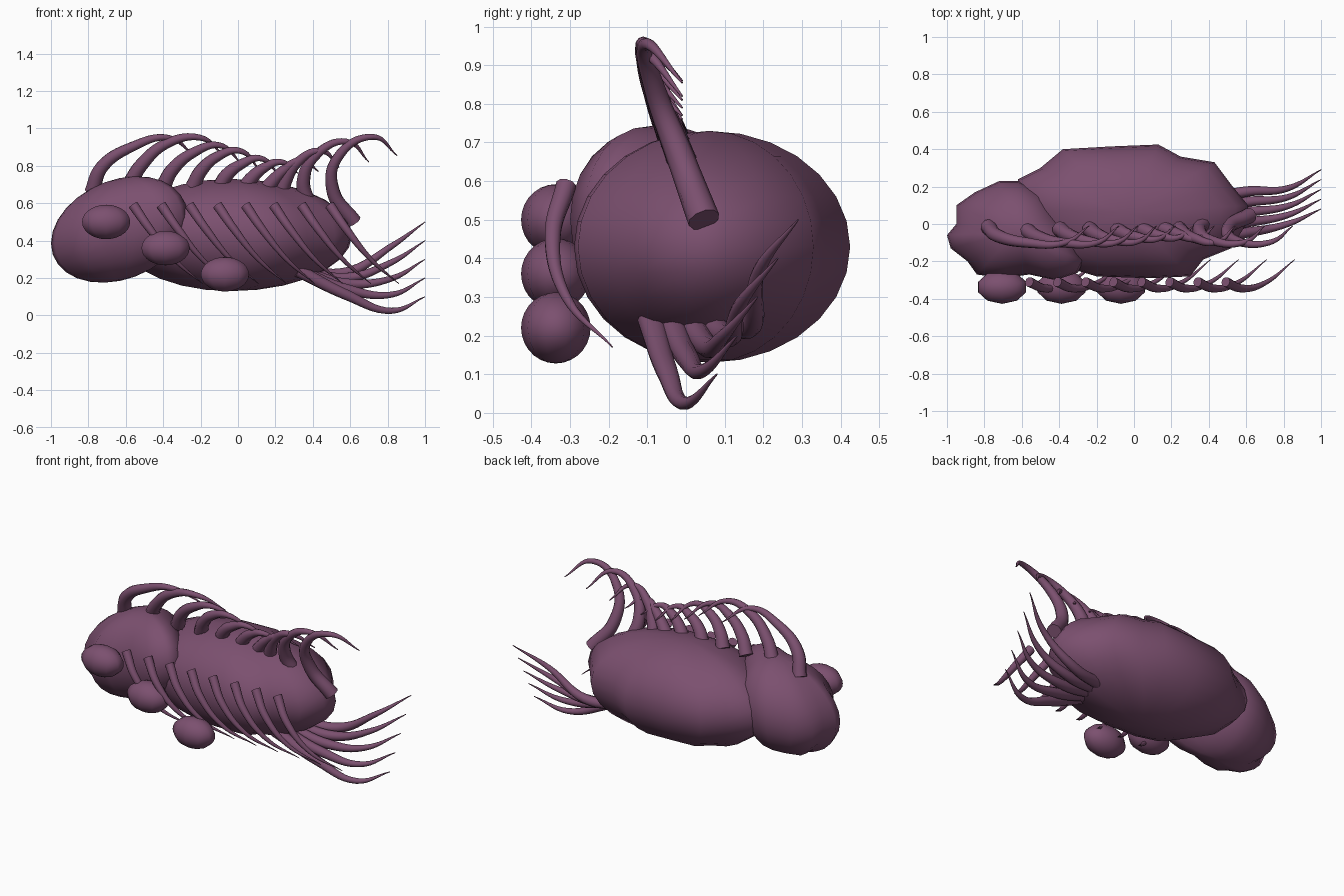
import bpy, bmesh, math
from mathutils import Vector

cube = bpy.data.objects.get("Cube")
if cube:
    bpy.data.objects.remove(cube)

skin = bpy.data.materials.new("dusky purple")
skin.use_nodes = True
colour = (0.2, 0.08, 0.16, 1)
skin.diffuse_color = colour
skin.node_tree.nodes["Principled BSDF"].inputs["Base Color"].default_value = colour


def lerp(a, b, t):
    return a + (b - a) * t


def blob(name, outline, centre, height, slope=0, rings=14):
    """Rounded lump: a plan outline shrunk towards a pole above and below."""
    c = Vector(centre)
    bm = bmesh.new()
    loops = []
    for k in range(1, rings):
        a = math.pi * (k / rings - 0.5)
        loop = []
        for x, y in outline:
            dx, dy = (x - c.x) * math.cos(a), (y - c.y) * math.cos(a)
            loop.append(bm.verts.new(c + Vector((dx, dy, height * math.sin(a) + slope * dx))))
        loops.append(loop)
    n = len(outline)
    for low, high in zip(loops, loops[1:]):
        for i in range(n):
            j = (i + 1) % n
            bm.faces.new((low[i], low[j], high[j], high[i]))
    for loop, s in ((loops[0], -1), (loops[-1], 1)):
        pole = bm.verts.new(c + Vector((0, 0, s * height)))
        for i in range(n):
            bm.faces.new((loop[i], loop[(i + 1) % n], pole))
    bmesh.ops.recalc_face_normals(bm, faces=bm.faces)
    for f in bm.faces:
        f.smooth = True
    me = bpy.data.meshes.new(name)
    bm.to_mesh(me)
    bm.free()
    me.materials.append(skin)
    ob = bpy.data.objects.new(name, me)
    bpy.context.collection.objects.link(ob)
    return ob


def horn(name, points, radius, tip=0.06):
    """Tapered tube through the points, thick at the base."""
    cu = bpy.data.curves.new(name, "CURVE")
    cu.dimensions = "3D"
    cu.bevel_depth = radius
    cu.bevel_resolution = 3
    cu.resolution_u = 8
    cu.use_fill_caps = True
    sp = cu.splines.new("BEZIER")
    sp.bezier_points.add(len(points) - 1)
    for i, (bp, p) in enumerate(zip(sp.bezier_points, points)):
        bp.co = p
        bp.handle_left_type = bp.handle_right_type = "AUTO"
        bp.radius = lerp(1, tip, (i / (len(points) - 1)) ** 1.4)
    cu.materials.append(skin)
    ob = bpy.data.objects.new(name, cu)
    bpy.context.collection.objects.link(ob)
    bpy.ops.object.select_all(action="DESELECT")
    ob.select_set(True)
    bpy.context.view_layer.objects.active = ob
    bpy.ops.object.convert(target="MESH")
    bpy.ops.object.shade_smooth_by_angle(angle=math.radians(50))


# Body and head
blob("body", [(0.61, 0.1), (0.52, 0.21), (0.43, 0.33), (0.25, 0.36), (0.13, 0.425),
              (-0.12, 0.415), (-0.38, 0.4), (-0.5, 0.3), (-0.62, 0.24), (-0.64, 0.08),
              (-0.5, -0.12), (-0.4, -0.22), (-0.2, -0.28), (0.08, -0.29), (0.3, -0.28),
              (0.37, -0.19), (0.52, -0.13), (0.6, 0)], (-0.04, 0.06, 0.43), 0.3)
blob("head", [(-0.27, -0.2), (-0.34, -0.05), (-0.42, 0.06), (-0.5, 0.17), (-0.62, 0.23),
              (-0.72, 0.23), (-0.85, 0.17), (-0.95, 0.1), (-0.95, 0), (-1, -0.06),
              (-0.98, -0.13), (-0.89, -0.2), (-0.84, -0.27), (-0.7, -0.29), (-0.56, -0.27),
              (-0.42, -0.3), (-0.3, -0.26)], (-0.63, -0.04, 0.46), 0.275, 0.2)

# Row of three eyes along the front
ring = [(0.135 * math.cos(a), 0.09 * math.sin(a))
        for a in (math.tau * (i + 0.5) / 10 for i in range(10))]
for i in range(3):
    x, z = lerp(-0.705, -0.07, i / 2), lerp(0.5, 0.22, i / 2)
    blob("eye_%d" % (i + 1), [(x + u, y - 0.337) for u, y in ring], (x, -0.337, z), 0.092)

# Hooked spines along the back: base, lower bend, upper bend, peak and tip in x, z
spines = [
    [(-0.78, 0.66), (-0.73, 0.79), (-0.57, 0.9), (-0.37, 0.95), (-0.24, 0.86)],
    [(-0.58, 0.7), (-0.52, 0.8), (-0.38, 0.92), (-0.2, 0.95), (-0.08, 0.86)],
    [(-0.4, 0.69), (-0.35, 0.78), (-0.24, 0.87), (-0.1, 0.91), (0.02, 0.81)],
    [(-0.24, 0.69), (-0.2, 0.77), (-0.11, 0.85), (0.01, 0.88), (0.12, 0.77)],
    [(-0.1, 0.68), (-0.06, 0.75), (0.02, 0.81), (0.12, 0.84), (0.22, 0.75)],
    [(0.03, 0.67), (0.07, 0.73), (0.14, 0.79), (0.23, 0.82), (0.32, 0.76)],
    [(0.15, 0.67), (0.18, 0.71), (0.25, 0.78), (0.34, 0.83), (0.43, 0.77)],
    [(0.23, 0.64), (0.25, 0.71), (0.32, 0.82), (0.44, 0.88), (0.54, 0.79)],
    [(0.38, 0.58), (0.35, 0.72), (0.41, 0.85), (0.58, 0.93), (0.7, 0.82)],
    [(0.62, 0.5), (0.51, 0.66), (0.53, 0.84), (0.72, 0.955), (0.85, 0.855)],
]
for i, path in enumerate(spines):
    pts = [(x, lerp(0.05, -0.1, min(1, (z - 0.49) / 0.4)), z) for x, z in path]
    pts[-1] = (path[-1][0], -0.01, path[-1][1])
    horn("back_spine_%d" % (i + 1), pts, 0.042)

# Slender ribs sweeping down the front
for i in range(8):
    x = -0.56 + 0.15 * i
    horn("side_rib_%d" % (i + 1), [(x, -0.31, 0.59), (x + 0.09, -0.345, 0.46),
         (x + 0.22, -0.31, 0.3), (x + 0.37, -0.19, 0.17)], 0.027)

# Fan of tail tentacles
for i in range(5):
    t = i / 4
    horn("tail_tentacle_%d" % (i + 1), [
        (0.32, lerp(-0.09, 0.1, t), 0.24),
        (0.58, lerp(-0.05, 0.17, t), lerp(0.11, 0.23, t)),
        (0.82, lerp(0, 0.19, t), lerp(0.025, 0.37, t)),
        (1, lerp(0.08, 0.29, t), lerp(0.1, 0.5, t))], 0.036)
